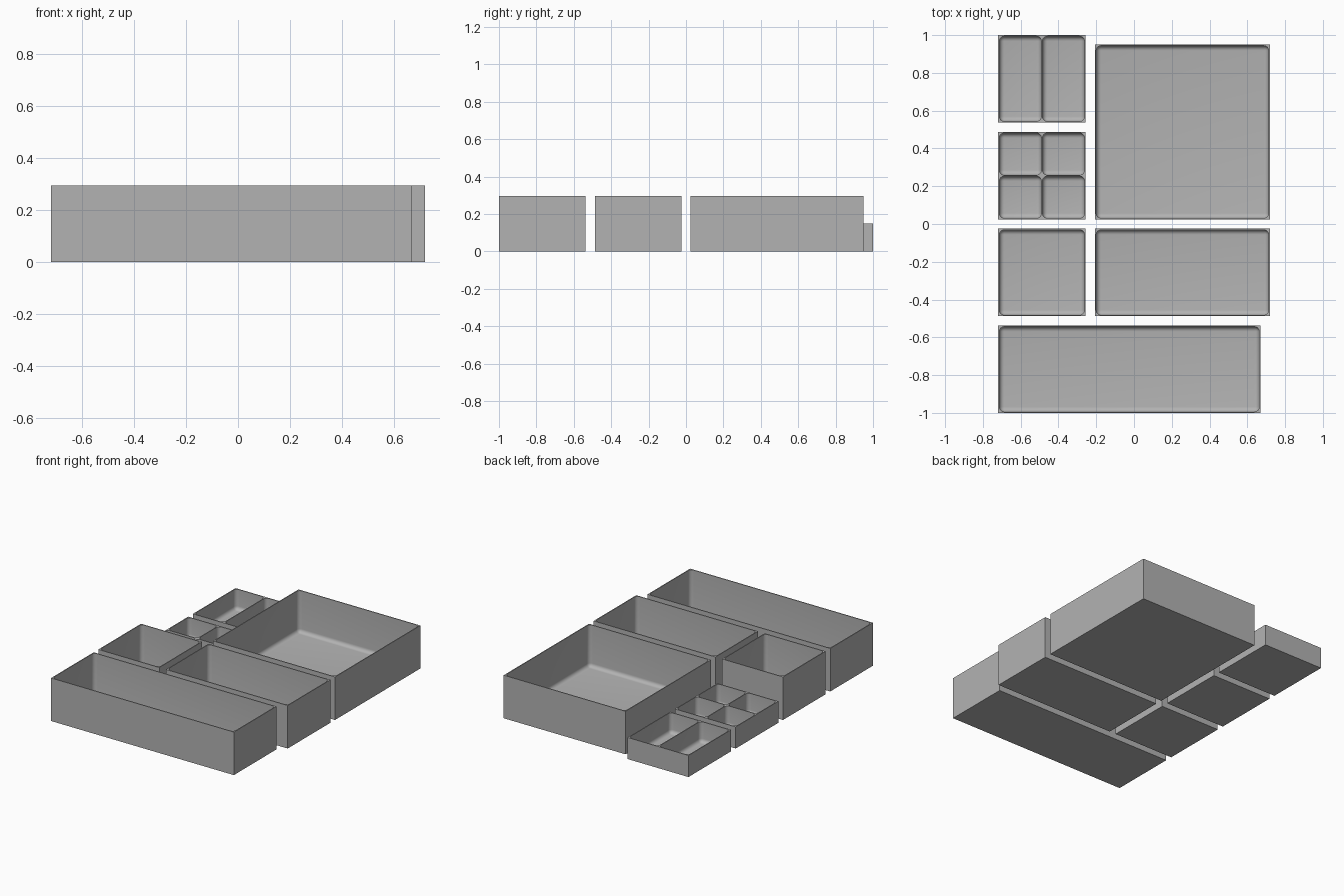
import bpy
import math

if "Cube" in bpy.data.objects:
    bpy.data.objects.remove(bpy.data.objects["Cube"], do_unlink=True)

UNIT, GAP = 0.4625, 0.05      # tray module and spacing
TALL, LOW = 0.295, 0.148      # tray heights
WALL, FLOOR, FILLET = 0.006, 0.008, 0.026
LEFT = -(3 * UNIT + GAP) / 2

grey = bpy.data.materials.new("plain grey")
grey.use_nodes = True
colour = (0.45, 0.45, 0.45, 1)
grey.diffuse_color = colour
grey.node_tree.nodes["Principled BSDF"].inputs["Base Color"].default_value = colour


def box(name, low, high):
    """Axis-aligned box between two corners."""
    bpy.ops.mesh.primitive_cube_add(size=1, location=[(a + b) / 2 for a, b in zip(low, high)])
    obj = bpy.context.object
    obj.name = name
    obj.scale = [b - a for a, b in zip(low, high)]
    bpy.ops.object.transform_apply(location=False, rotation=False, scale=True)
    obj.data.materials.append(grey)
    return obj


def tray(name, x, y, width, depth, height, columns=1, rows=1):
    """Sharp-edged open box with rounded pockets."""
    body = box(name, (x, y, 0), (x + width, y + depth, height))
    pocket_w = (width - WALL * (columns + 1)) / columns
    pocket_d = (depth - WALL * (rows + 1)) / rows
    cutters = []
    for i in range(columns):
        for j in range(rows):
            px = x + WALL + i * (pocket_w + WALL)
            py = y + WALL + j * (pocket_d + WALL)
            cutter = box("pocket_cutter", (px, py, FLOOR), (px + pocket_w, py + pocket_d, height + 0.1))
            cutter.hide_render = True
            bevel = cutter.modifiers.new("round", 'BEVEL')
            bevel.width, bevel.segments = FILLET, 6
            cut = body.modifiers.new("pocket", 'BOOLEAN')
            cut.operation, cut.solver, cut.object = 'DIFFERENCE', 'EXACT', cutter
            cutters.append(cutter)

    # Bake the pockets, then drop the cutters
    bpy.ops.object.select_all(action='DESELECT')
    body.select_set(True)
    bpy.context.view_layer.objects.active = body
    for modifier in list(body.modifiers):
        bpy.ops.object.modifier_apply(modifier=modifier.name)
    for cutter in cutters:
        bpy.data.objects.remove(cutter, do_unlink=True)
    bpy.ops.object.shade_smooth_by_angle(angle=math.radians(35))


# Row fronts, from front to back
row = [-1 + i * (UNIT + GAP) for i in range(4)]
right = LEFT + UNIT + GAP

tray("long_front_tray", LEFT, row[0], 3 * UNIT, UNIT, TALL)
tray("square_tray", LEFT, row[1], UNIT, UNIT, TALL)
tray("double_tray", right, row[1], 2 * UNIT, UNIT, TALL)
tray("large_square_tray", right, row[2], 2 * UNIT, 2 * UNIT, TALL)
tray("four_pocket_tray", LEFT, row[2], UNIT, UNIT, LOW, 2, 2)
tray("two_pocket_tray", LEFT, row[3], UNIT, UNIT, LOW, 2, 1)
